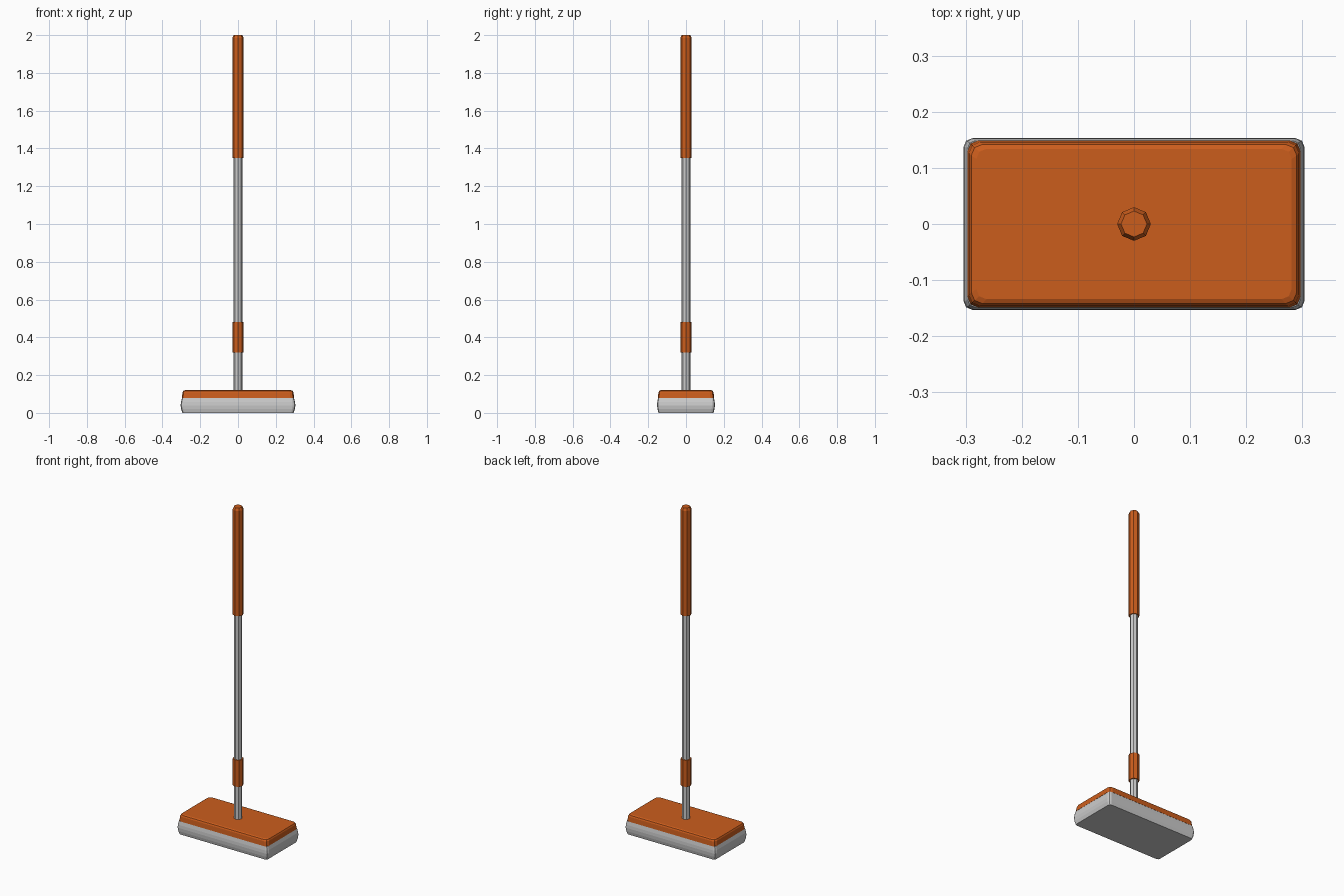
import bpy
import bmesh
from math import cos, sin, pi

if "Cube" in bpy.data.objects:
    bpy.data.objects.remove(bpy.data.objects["Cube"])

orange = bpy.data.materials.new("orange_plastic")
orange.diffuse_color = (0.6, 0.11, 0.012, 1)
orange.use_nodes = True
orange.node_tree.nodes["Principled BSDF"].inputs["Base Color"].default_value = orange.diffuse_color


def loft(name, rings, mat=None):
    """Skin a stack of equal-length point rings and cap both ends."""
    bm = bmesh.new()
    loops = [[bm.verts.new(p) for p in ring] for ring in rings]
    for a, b in zip(loops, loops[1:]):
        for i in range(len(a)):
            j = (i + 1) % len(a)
            bm.faces.new((a[i], a[j], b[j], b[i]))
    bm.faces.new(loops[0][::-1])
    bm.faces.new(loops[-1])
    bmesh.ops.recalc_face_normals(bm, faces=bm.faces)
    mesh = bpy.data.meshes.new(name)
    bm.to_mesh(mesh)
    bm.free()
    obj = bpy.data.objects.new(name, mesh)
    bpy.context.collection.objects.link(obj)
    if mat:
        mesh.materials.append(mat)
    return obj


def circle(r, z, n=8):
    return [(r * cos(2 * pi * i / n), r * sin(2 * pi * i / n), z) for i in range(n)]


def rounded_rect(hx, hy, r, z, seg=2):
    pts = []
    for k, (sx, sy) in enumerate(((1, 1), (-1, 1), (-1, -1), (1, -1))):
        for i in range(seg + 1):
            a = (k + i / seg) * pi / 2
            pts.append((sx * (hx - r) + r * cos(a), sy * (hy - r) + r * sin(a), z))
    return pts


# Bulging sponge pad: half width, half depth, corner radius, height
loft("sponge_pad", [rounded_rect(*s) for s in (
    (0.294, 0.146, 0.012, 0.0), (0.301, 0.151, 0.015, 0.02),
    (0.304, 0.153, 0.016, 0.04), (0.302, 0.152, 0.015, 0.058),
    (0.296, 0.148, 0.012, 0.08))])

# Head plate with softened top rim
loft("head_plate", [rounded_rect(*s) for s in (
    (0.297, 0.149, 0.02, 0.08), (0.294, 0.146, 0.02, 0.108),
    (0.290, 0.142, 0.02, 0.116), (0.281, 0.134, 0.018, 0.12))], orange)

# Pole, collar and grip
loft("pole", [circle(0.023, 0.115), circle(0.023, 1.37)])
loft("collar", [circle(0.03, 0.32), circle(0.03, 0.48)], orange)
loft("grip", [circle(0.03, 1.35), circle(0.03, 1.985), circle(0.023, 2.0)], orange)
